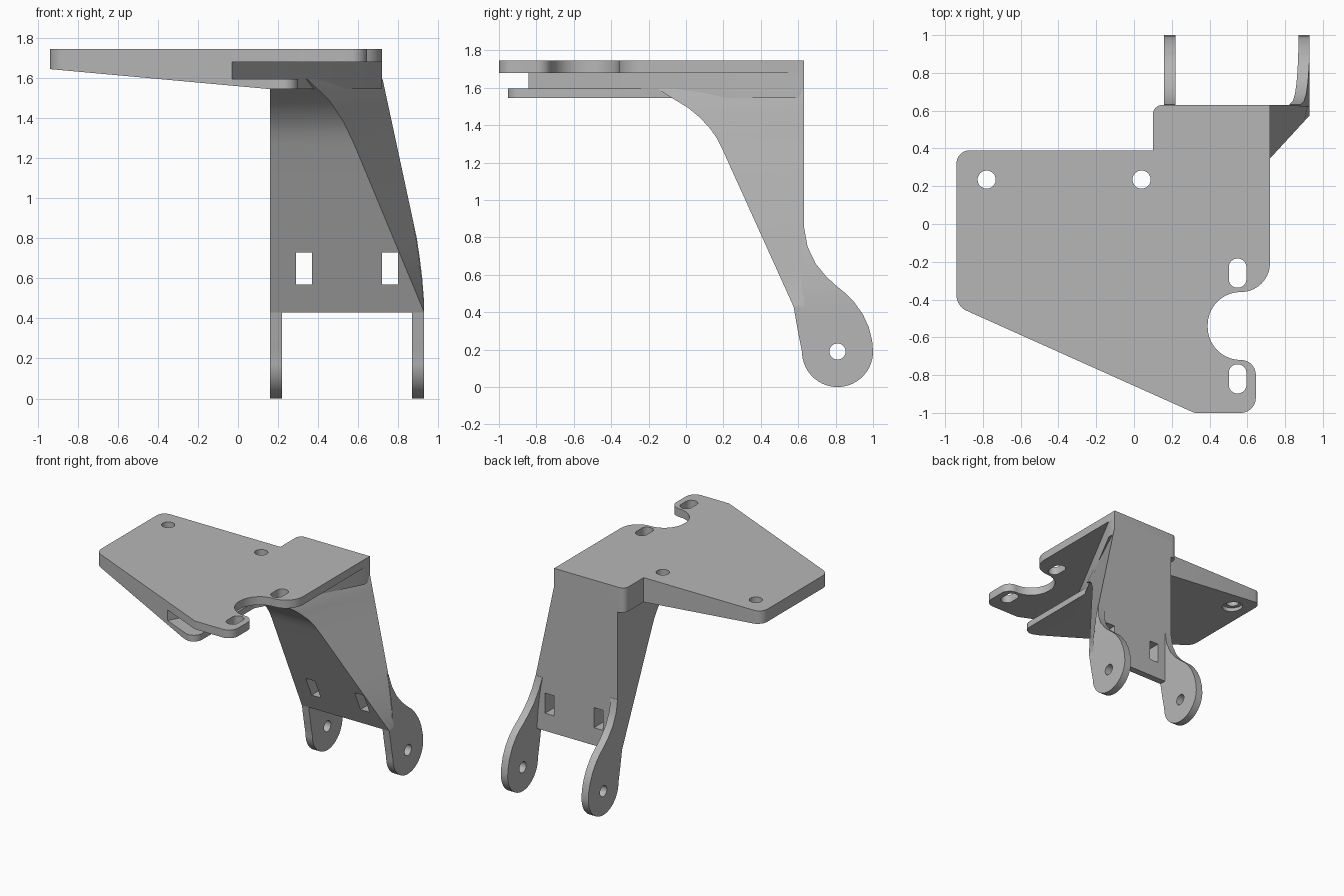
import bpy, bmesh, math
from mathutils import Vector

if "Cube" in bpy.data.objects:
    bpy.data.objects.remove(bpy.data.objects["Cube"], do_unlink=True)

TOP, DECK, LIP, BASE = 1.745, 1.68, 1.595, 1.545
BEND_X = 0.16

metal = bpy.data.materials.new("grey_metal")
metal.use_nodes = True
metal.diffuse_color = (0.47, 0.47, 0.47, 1)
metal.node_tree.nodes["Principled BSDF"].inputs["Base Color"].default_value = (0.47, 0.47, 0.47, 1)


def finish(name, bm):
    bmesh.ops.remove_doubles(bm, verts=bm.verts, dist=0.0005)
    bmesh.ops.recalc_face_normals(bm, faces=bm.faces)
    mesh = bpy.data.meshes.new(name)
    bm.to_mesh(mesh)
    bm.free()
    mesh.materials.append(metal)
    ob = bpy.data.objects.new(name, mesh)
    bpy.context.collection.objects.link(ob)
    return ob


def rounded(corners, steps=10):
    """Outline whose corners (x, y, radius) are filleted."""
    out = []
    for i, c in enumerate(corners):
        p = Vector(c[:2])
        if len(c) < 3:
            out.append(p)
            continue
        a = (Vector(corners[i - 1][:2]) - p).normalized()
        b = (Vector(corners[(i + 1) % len(corners)][:2]) - p).normalized()
        half = a.angle(b) / 2
        centre = p + (a + b).normalized() * c[2] / math.sin(half)
        start = p + a * c[2] / math.tan(half) - centre
        end = p + b * c[2] / math.tan(half) - centre
        sweep = start.angle_signed(end)
        for k in range(steps + 1):
            t = -sweep * k / steps
            out.append(centre + Vector((start.x * math.cos(t) - start.y * math.sin(t),
                                        start.x * math.sin(t) + start.y * math.cos(t))))
    return out


def loft(name, sections):
    """Skin a stack of equal-length closed 3D sections."""
    bm = bmesh.new()
    rings = [[bm.verts.new(p) for p in s] for s in sections]
    n = len(rings[0])
    for lo, hi in zip(rings, rings[1:]):
        for i in range(n):
            j = (i + 1) % n
            bm.faces.new((lo[i], lo[j], hi[j], hi[i]))
    bm.faces.new(rings[0][::-1])
    bm.faces.new(rings[-1])
    return finish(name, bm)


def prism(name, outline, z0, z1):
    return loft(name, [[(p[0], p[1], z) for p in outline] for z in (z0, z1)])


def slope_underside(ob, z0):
    """Bend the bottom so it rises towards the outer end."""
    bm = bmesh.new()
    bm.from_mesh(ob.data)
    bmesh.ops.bisect_plane(bm, geom=bm.verts[:] + bm.edges[:] + bm.faces[:],
                           plane_co=(BEND_X, 0, 0), plane_no=(1, 0, 0))
    for v in bm.verts:
        if abs(v.co.z - z0) < 0.001:
            v.co.z = BASE + max(0, BEND_X - v.co.x) * 0.091
    bm.to_mesh(ob.data)
    bm.free()


def cut(targets, cutter):
    for ob in targets:
        mod = ob.modifiers.new("cut", 'BOOLEAN')
        mod.operation, mod.solver, mod.object = 'DIFFERENCE', 'EXACT', cutter
        bpy.context.view_layer.objects.active = ob
        bpy.ops.object.modifier_apply(modifier=mod.name)
    bpy.data.objects.remove(cutter, do_unlink=True)


def circle(x, y, r, n=32):
    return [(x + r * math.cos(2 * math.pi * k / n), y + r * math.sin(2 * math.pi * k / n)) for k in range(n)]


def interp(table, z):
    for (za, a), (zb, b) in zip(table, table[1:]):
        if z <= zb:
            return a + (b - a) * max(0, z - za) / (zb - za)
    return table[-1][1]


# Top plate with the round bay on its right side
outer_end = [(-0.94, 0.39, 0.07), (-0.94, -0.435, 0.09)]
rear_step = [(0.72, 0.63), (0.1, 0.63, 0.05), (0.1, 0.39)]
top_plate = prism("top_plate", rounded(outer_end + [
    (0.32, -1, 0.05), (0.645, -1, 0.08), (0.645, -0.72, 0.078), (0.39, -0.72, 0.175),
    (0.39, -0.36, 0.175), (0.72, -0.36, 0.153)] + rear_step), DECK, TOP)

# Tapered core under the plate, ending in a diagonal wall
core = prism("tapered_core", rounded(outer_end + [(-0.03, -0.843), (0.72, 0.56)] + rear_step), BASE, DECK)
slope_underside(core, BASE)

# Lower lip projecting from the diagonal wall
lip = prism("lower_lip", rounded([(-0.03, -0.843), (0.3, -0.991, 0.07), (0.3, -0.22),
                                  (0.2, -0.2), (-0.1, -0.8)]), BASE, LIP)
slope_underside(lip, BASE)

# Upright: curved front, twisted right wall, flat back
front_y = [(0.43, 0.575), (1.27, 0.195), (1.33, 0.165), (1.38, 0.13), (1.44, 0.075),
           (1.49, 0.015), (1.53, -0.05), (1.56, -0.1), (1.595, -0.15)]
front_x = [(0.43, 0.93), (1.27, 0.58), (1.38, 0.528), (1.49, 0.455), (1.595, 0.345)]
back_x = [(0.43, 0.93), (0.5, 0.928), (0.6, 0.92), (0.7, 0.908), (0.8, 0.893), (1.595, 0.722)]
levels = sorted({z for z, _ in front_y + back_x} | {0.95, 1.1})
upright = loft("upright", [
    [(BEND_X, interp(front_y, z), z), (interp(front_x, z), interp(front_y, z), z),
     (interp(back_x, z), 0.63, z), (BEND_X, 0.63, z)] for z in levels])

# Rear lugs, rounded at the foot and flaring into the upright
rear_edge = [(0.19, 1), (0.25, 0.995), (0.32, 0.977), (0.39, 0.945), (0.46, 0.895), (0.5, 0.855),
             (0.54, 0.805), (0.59, 0.75), (0.66, 0.693), (0.75, 0.65), (0.85, 0.632)]
front_edge = [(0.19, 0.62), (0.3, 0.598), (0.43, 0.575), (0.45, 0.62), (0.85, 0.622)]
foot = [(0.19 - 0.19 * math.cos(a), 0.19 * math.sin(a))
        for a in (math.pi / 2 * max(k, 0.2) / 14 for k in range(14))]


def lug(name, outer, lean):
    rows = []
    spans = [(z, 0.81 - w, 0.81 + w) for z, w in foot]
    spans += [(z, interp(front_edge, z), interp(rear_edge, z))
              for z in sorted({z for z, _ in rear_edge + front_edge})]
    for z, y0, y1 in spans:
        x1 = outer + (interp(back_x, z) - 0.93 if lean else 0)
        rows.append([(x1 - 0.06, y0, z), (x1, y0, z), (x1, y1, z), (x1 - 0.06, y1, z)])
    return loft(name, rows)


lugs = [lug("left_lug", 0.93, True), lug("right_lug", 0.22, False)]

# Pivot holes
pivot = loft("pivot_cutter", [[(x, y, z) for y, z in circle(0.81, 0.19, 0.043)] for x in (0, 1.2)])
cut(lugs, pivot)

# Rectangular windows through the upright
for x in (0.29, 0.72):
    cut([upright], prism("window_cutter", [(x, 0), (x + 0.08, 0), (x + 0.08, 1), (x, 1)], 0.57, 0.73))

# Bolt holes, counterbored from below
for x in (-0.78, 0.04):
    cut([top_plate, core], prism("bolt_cutter", circle(x, 0.235, 0.048), 1.4, 1.9))
    cut([core], prism("counterbore_cutter", circle(x, 0.235, 0.078), 1.4, 1.665))

# Slots beside the bay
for y in (-0.26, -0.82):
    slot = rounded([(0.502, y + 0.077, 0.045), (0.502, y - 0.077, 0.045),
                    (0.595, y - 0.077, 0.045), (0.595, y + 0.077, 0.045)])
    cut([top_plate], prism("slot_cutter", slot, 1.6, 1.9))

# Smooth curved faces, keep real edges crisp
bpy.ops.object.select_all(action='DESELECT')
for ob in [top_plate, core, lip, upright] + lugs:
    ob.select_set(True)
bpy.context.view_layer.objects.active = top_plate
bpy.ops.object.shade_smooth_by_angle(angle=math.radians(30))
